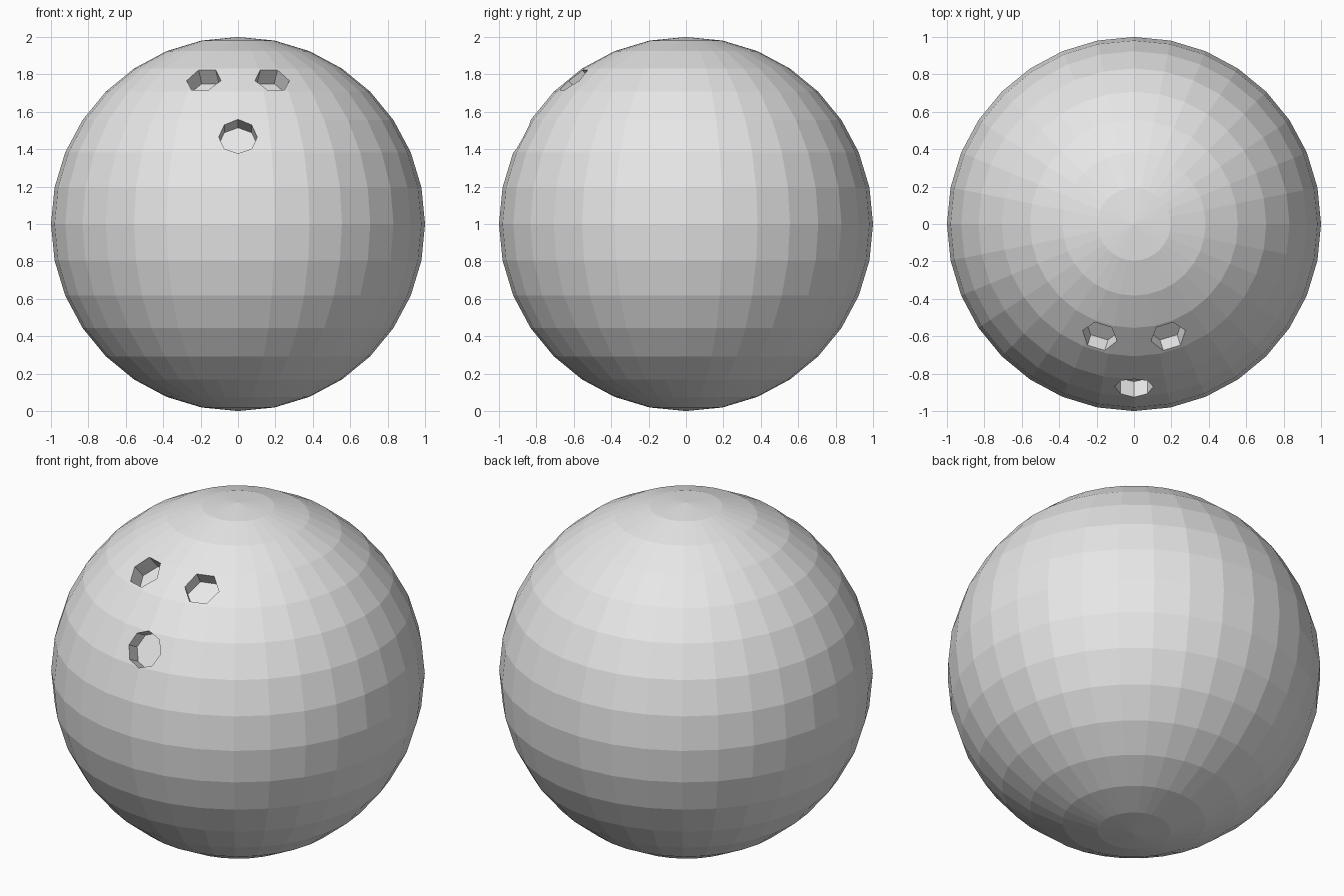
import bpy
import bmesh
from mathutils import Vector, Matrix

cube = bpy.data.objects.get("Cube")
if cube:
    bpy.data.objects.remove(cube, do_unlink=True)

CENTRE = Vector((0, 0, 1))
DEPTH = 0.09

grey = bpy.data.materials.new("plain_grey")
grey.use_nodes = True
grey.diffuse_color = (0.8, 0.8, 0.8, 1)
grey.node_tree.nodes["Principled BSDF"].inputs["Base Color"].default_value = (0.8, 0.8, 0.8, 1)


def add_object(name, bm):
    mesh = bpy.data.meshes.new(name)
    bm.to_mesh(mesh)
    bm.free()
    mesh.materials.append(grey)
    obj = bpy.data.objects.new(name, mesh)
    bpy.context.collection.objects.link(obj)
    return obj


# Faceted ball
bm = bmesh.new()
bmesh.ops.create_uvsphere(bm, u_segments=32, v_segments=16, radius=1,
                          matrix=Matrix.Translation(CENTRE))
ball = add_object("ball", bm)


def drill_hole(name, direction, radius, sides):
    """Cut a shallow prism-shaped hole along the radial direction."""
    n = Vector(direction).normalized()
    u = Vector((0, 0, 1)).cross(n).normalized()
    v = n.cross(u)
    frame = Matrix((-v, u, n)).transposed().to_4x4()
    # the cutter reaches DEPTH below the surface and well outside it
    place = Matrix.Translation(CENTRE + n * (1.1 - DEPTH)) @ frame
    bm = bmesh.new()
    bmesh.ops.create_cone(bm, cap_ends=True, segments=sides, radius1=radius,
                          radius2=radius, depth=0.22, matrix=place)
    cutter = add_object(name + "_cutter", bm)
    cutter.hide_render = True
    cutter.hide_viewport = True
    cutter.display_type = 'WIRE'
    cut = ball.modifiers.new(name, 'BOOLEAN')
    cut.operation = 'DIFFERENCE'
    cut.solver = 'EXACT'
    cut.object = cutter
    return cutter


# Thumb hole and the mirrored pair of finger holes
cutters = [drill_hole("thumb_hole", (0, -0.88, 0.47), 0.103, 8)]
for side, sign in (("left", 1), ("right", -1)):
    cutters.append(drill_hole(side + "_finger_hole",
                              (sign * 0.185, -0.605, 0.775), 0.096, 6))

# Bake the cuts into the ball and drop the cutters
depsgraph = bpy.context.evaluated_depsgraph_get()
drilled = bpy.data.meshes.new_from_object(ball.evaluated_get(depsgraph))
ball.modifiers.clear()
ball.data = drilled
for cutter in cutters:
    bpy.data.objects.remove(cutter, do_unlink=True)
